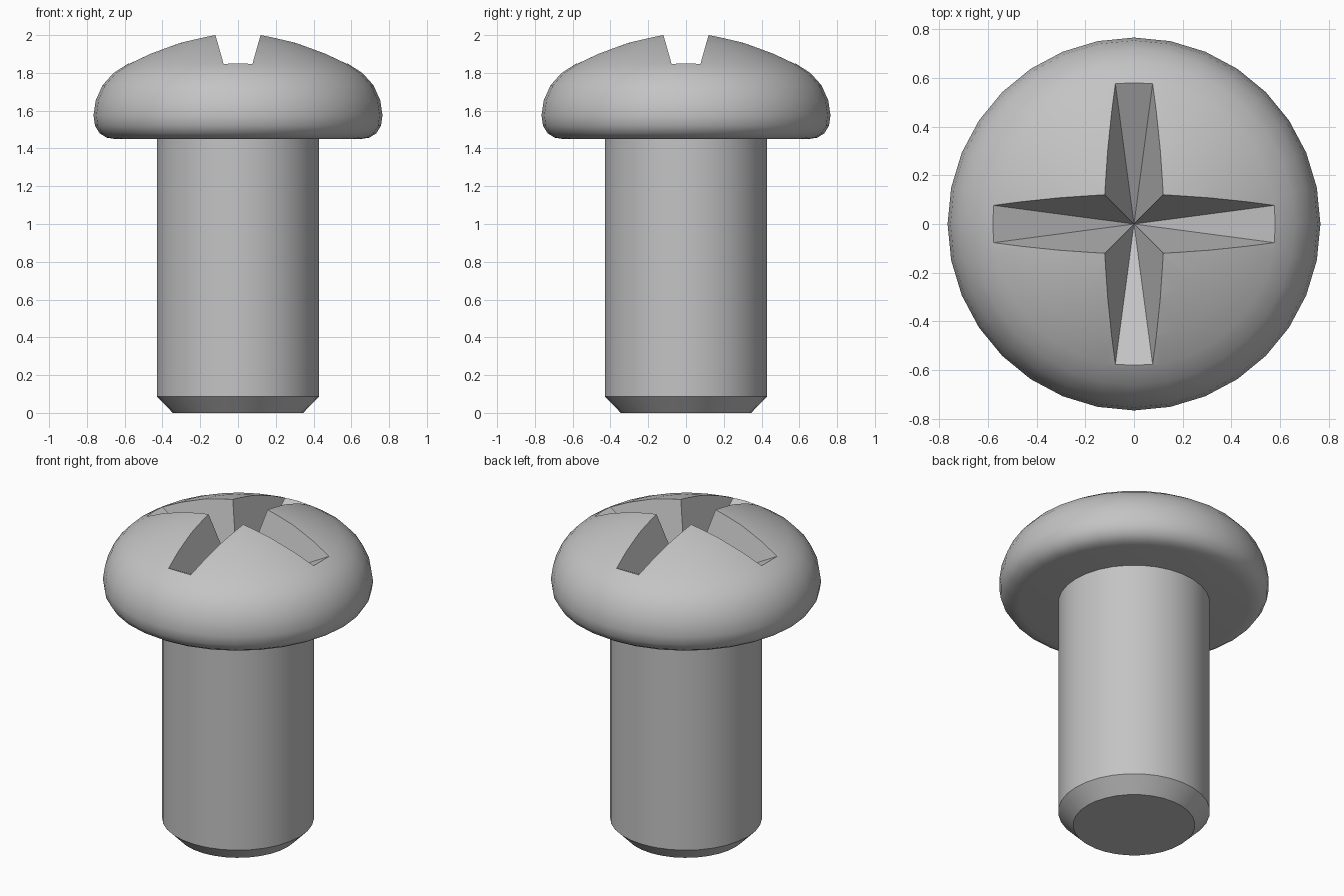
import bpy, bmesh, math
from mathutils import Matrix, Vector

cube = bpy.data.objects.get("Cube")
if cube:
    bpy.data.objects.remove(cube, do_unlink=True)

# One plain steel colour for the whole part
steel = bpy.data.materials.new("steel_grey")
steel.use_nodes = True
colour = (0.55, 0.55, 0.55, 1)
steel.diffuse_color = colour
steel.node_tree.nodes["Principled BSDF"].inputs["Base Color"].default_value = colour


def add_object(name, bm):
    bmesh.ops.recalc_face_normals(bm, faces=bm.faces)
    mesh = bpy.data.meshes.new(name)
    bm.to_mesh(mesh)
    bm.free()
    obj = bpy.data.objects.new(name, mesh)
    mesh.materials.append(steel)
    bpy.context.collection.objects.link(obj)
    return obj


def lathe(name, profile, sides=32):
    """Spin a radius/height profile, running from axis to axis, around z."""
    bm = bmesh.new()
    verts = [bm.verts.new((r, 0, z)) for r, z in profile]
    edges = [bm.edges.new(pair) for pair in zip(verts, verts[1:])]
    bmesh.ops.spin(bm, geom=verts + edges, cent=(0, 0, 0), axis=(0, 0, 1),
                   angle=math.tau, steps=sides, use_merge=True)
    bmesh.ops.remove_doubles(bm, verts=bm.verts, dist=0.0005)
    return add_object(name, bm)


def smooth(obj):
    bpy.ops.object.select_all(action='DESELECT')
    obj.select_set(True)
    bpy.context.view_layer.objects.active = obj
    bpy.ops.object.shade_smooth_by_angle(angle=math.radians(32))


# Shank with a chamfered tip
shank = lathe("shank", [(0, 0), (0.345, 0), (0.43, 0.087), (0.43, 1.46), (0, 1.46)])

# Domed pan head with a rolled lower rim
head = lathe("head", [
    (0, 1.45), (0.65, 1.45), (0.695, 1.457), (0.732, 1.48), (0.757, 1.52),
    (0.765, 1.575), (0.753, 1.655), (0.717, 1.735), (0.66, 1.798),
    (0.585, 1.847), (0.47, 1.902), (0.33, 1.957), (0.17, 2.0), (0, 2.025)])

# Cross recess: a star-shaped pyramid pointing down, extended above the dome
apex = Vector((0, 0, 1.54))
arm = [Vector((0.077, -0.58, 1.85)), Vector((0.12, -0.12, 2.0))]
outline = []
for quarter in range(4):
    turn = Matrix.Rotation(quarter * math.pi / 2, 3, 'Z')
    left_end = Vector((-arm[0].x, arm[0].y, arm[0].z))
    outline += [turn @ p for p in (left_end, *arm)]
bm = bmesh.new()
tip = bm.verts.new(apex)
lid = bm.verts.new((0, 0, 2.4))
ring = [bm.verts.new(apex + (p - apex) * 1.5) for p in outline]
for a, b in zip(ring, ring[1:] + ring[:1]):
    bm.faces.new((tip, a, b))
    bm.faces.new((lid, b, a))
cutter = add_object("recess_cutter", bm)
cutter.hide_render = True

# Cut the recess into the head
cut = head.modifiers.new("recess", 'BOOLEAN')
cut.operation = 'DIFFERENCE'
cut.solver = 'EXACT'
cut.object = cutter
bpy.context.view_layer.objects.active = head
bpy.ops.object.modifier_apply(modifier=cut.name)
bpy.data.objects.remove(cutter, do_unlink=True)

for part in (shank, head):
    smooth(part)
